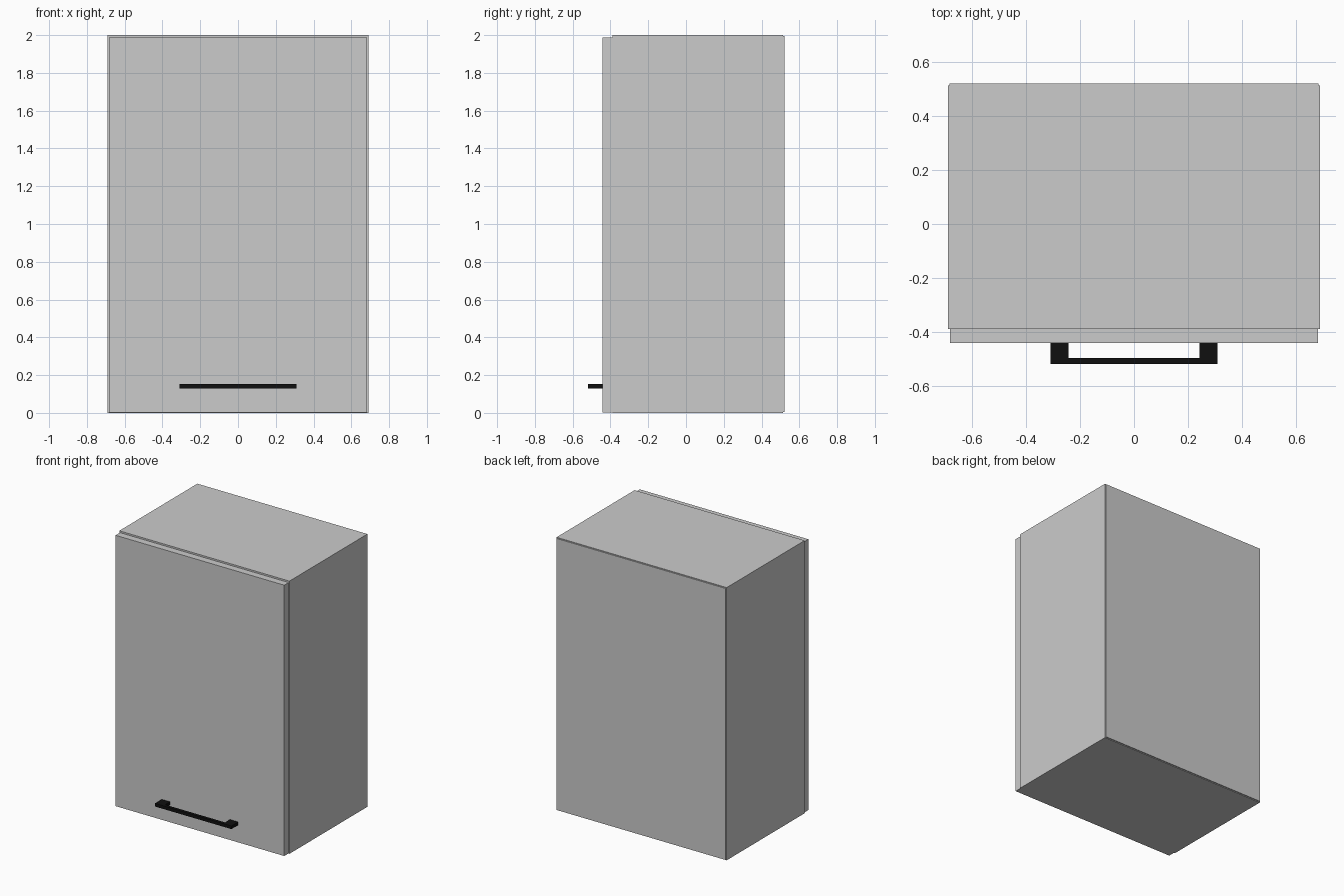
import bpy, bmesh
from mathutils import Vector

if "Cube" in bpy.data.objects:
    bpy.data.objects.remove(bpy.data.objects["Cube"])


def new_object(name, bm):
    bmesh.ops.recalc_face_normals(bm, faces=bm.faces)
    mesh = bpy.data.meshes.new(name)
    bm.to_mesh(mesh)
    bm.free()
    obj = bpy.data.objects.new(name, mesh)
    bpy.context.collection.objects.link(obj)
    return obj


def prism(name, profile, axis, start, depth):
    """Extrude a 2D profile along y (xz profile) or z (xy profile)."""
    bm = bmesh.new()
    if axis == 'Y':
        verts = [bm.verts.new((a, start, b)) for a, b in profile]
        step = Vector((0, depth, 0))
    else:
        verts = [bm.verts.new((a, b, start)) for a, b in profile]
        step = Vector((0, 0, depth))
    face = bm.faces.new(verts)
    ext = bmesh.ops.extrude_face_region(bm, geom=[face], use_keep_orig=True)
    bmesh.ops.translate(bm, vec=step,
                        verts=[v for v in ext['geom'] if isinstance(v, bmesh.types.BMVert)])
    return new_object(name, bm)


def rect(x, z0, z1):
    return [(-x, z0), (x, z0), (x, z1), (-x, z1)]


# Carcass: top, bottom and sides as one square tube with real wall thickness
W, T, FRONT, BACK = 0.69, 0.045, -0.39, 0.514
outer, inner = rect(W, 0, 2), rect(W - T, T, 2 - T)
bm = bmesh.new()
rings = [[bm.verts.new((x, y, z)) for x, z in ring]
         for ring, y in ((outer, FRONT), (outer, BACK), (inner, BACK), (inner, FRONT))]
for r in range(4):
    a, b = rings[r], rings[(r + 1) % 4]
    for i in range(4):
        j = (i + 1) % 4
        bm.faces.new((a[i], a[j], b[j], b[i]))
new_object("carcass", bm)

# Thin back panel, slightly inset from the carcass outline
prism("back_panel", rect(W - 0.005, 0.005, 1.995), 'Y', BACK, 0.007)

# Door, a little narrower and lower than the carcass
prism("door", rect(0.684, 0.002, 1.988), 'Y', -0.441, 0.051)

# Handle: flat bar with two square feet, mirrored profile
half = [(0.31, -0.519), (0.31, -0.441), (0.243, -0.441), (0.243, -0.497)]
handle = prism("door_handle", half + [(-x, y) for x, y in reversed(half)], 'Z', 0.129, 0.023)
black = bpy.data.materials.new("black")
black.diffuse_color = (0.005, 0.005, 0.005, 1)
black.use_nodes = True
black.node_tree.nodes["Principled BSDF"].inputs["Base Color"].default_value = black.diffuse_color
handle.data.materials.append(black)
